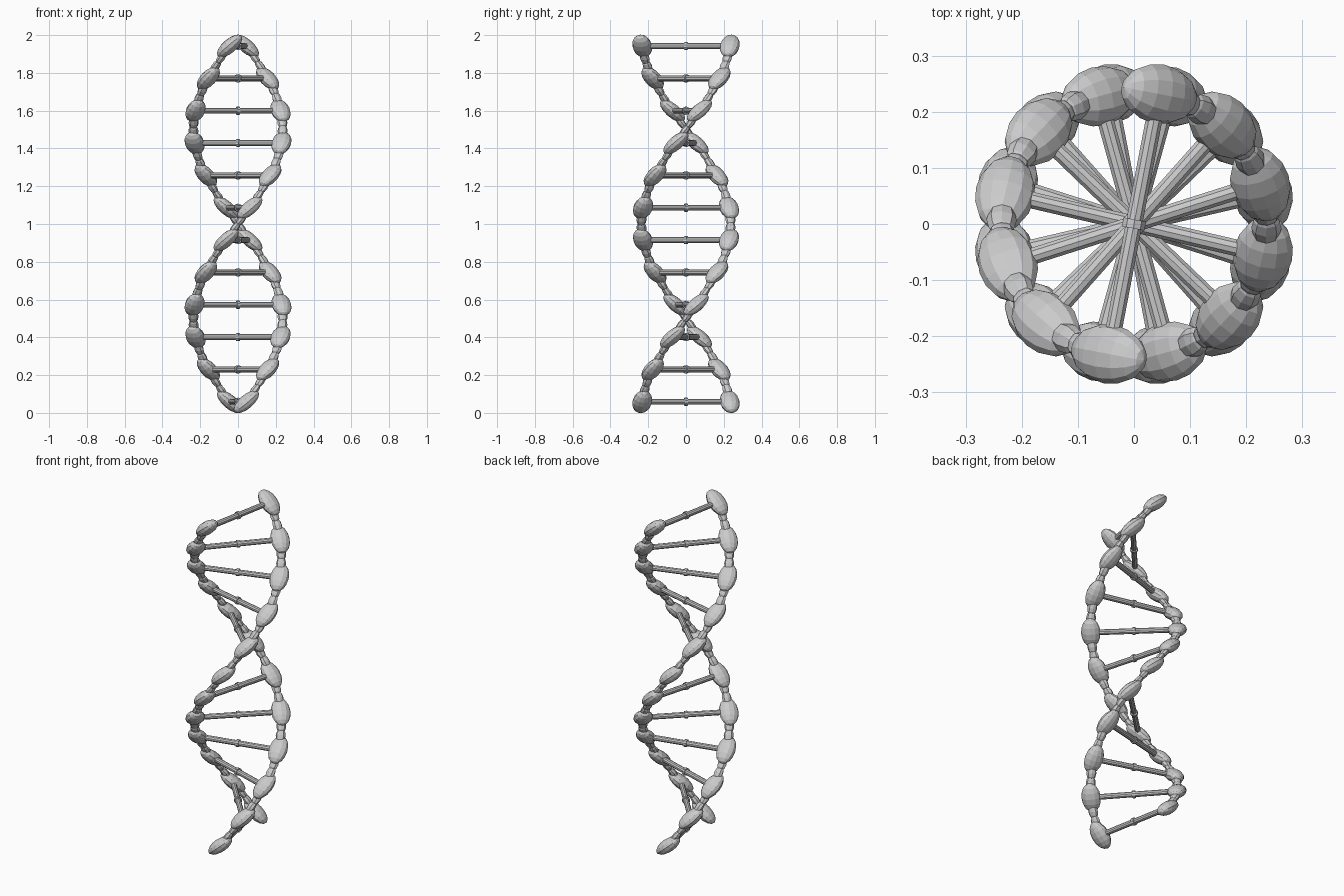
import bpy, bmesh
from math import radians, sin, cos
from mathutils import Vector, Matrix

if "Cube" in bpy.data.objects:
    bpy.data.objects.remove(bpy.data.objects["Cube"])

RUNGS = 12
Z0, DZ = 0.059, 0.1712       # first rung height and spacing
STEP = radians(30.75)        # twist per rung
R = 0.236                    # strand radius


def place(t, side):
    """Angle, radial direction, tangent direction and position at rung parameter t."""
    a = radians(90) + STEP * (t - (RUNGS - 1) / 2) + radians(180) * side
    radial = Vector((cos(a), sin(a), 0))
    around = Vector((-sin(a), cos(a), 0))
    return radial, around, radial * R + Vector((0, 0, Z0 + DZ * t))


def frame(x, y, z, loc):
    m = Matrix((x, y, z)).transposed().to_4x4()
    m.translation = loc
    return m


def bead(bm, t, side, tilt, size, segs, rings):
    radial, around, loc = place(t, side)
    long = around * cos(tilt) + Vector((0, 0, sin(tilt)))
    thin = long.cross(radial)
    m = frame(radial, thin, long, loc) @ Matrix.Diagonal((*size, 1))
    bmesh.ops.create_uvsphere(bm, u_segments=segs, v_segments=rings, radius=1, matrix=m)


def rod(bm, t, radius, length, segs):
    radial, around, _ = place(t, 0)
    up = Vector((0, 0, 1))
    m = frame(around, up, around.cross(up), Vector((0, 0, Z0 + DZ * t)))
    bmesh.ops.create_cone(bm, cap_ends=True, segments=segs, radius1=radius,
                          radius2=radius, depth=length, matrix=m)


def finish(bm, name):
    bmesh.ops.recalc_face_normals(bm, faces=bm.faces)
    me = bpy.data.meshes.new(name)
    bm.to_mesh(me)
    bm.free()
    bpy.context.collection.objects.link(bpy.data.objects.new(name, me))


# two strands: large beads at the rungs, two small beads in each gap
for side, label in enumerate(("first", "second")):
    big, small = bmesh.new(), bmesh.new()
    for i in range(RUNGS):
        bead(big, i, side, radians(40), (0.053, 0.037, 0.083), 12, 8)
        if i < RUNGS - 1:
            for f in (0.37, 0.63):
                bead(small, i + f, side, radians(52), (0.027, 0.020, 0.042), 8, 6)
    finish(big, label + "_strand_large_beads")
    finish(small, label + "_strand_small_beads")

# rungs and their centre collars
bars, collars = bmesh.new(), bmesh.new()
for i in range(RUNGS):
    rod(bars, i, 0.0155, 2 * R - 0.04, 10)
    rod(collars, i, 0.0215, 0.016, 10)
finish(bars, "rungs")
finish(collars, "rung_collars")
